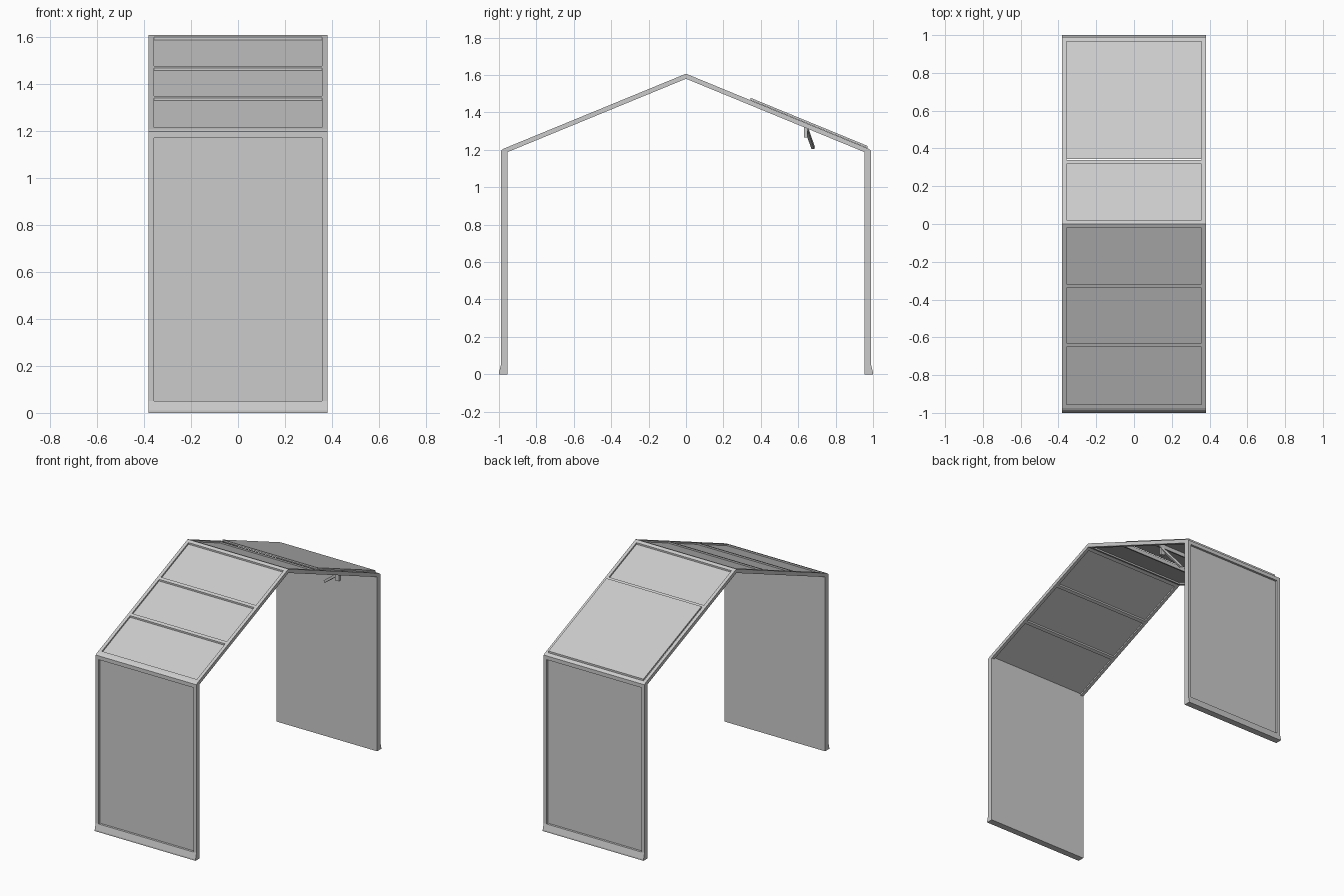
import bpy
import bmesh
from mathutils import Vector

if "Cube" in bpy.data.objects:
    bpy.data.objects.remove(bpy.data.objects["Cube"])

HALF = 0.38      # half width of the section
INNER = 0.358    # half width inside the frame


def make_object(name, bm):
    bmesh.ops.recalc_face_normals(bm, faces=bm.faces[:])
    mesh = bpy.data.meshes.new(name)
    bm.to_mesh(mesh)
    bm.free()
    obj = bpy.data.objects.new(name, mesh)
    bpy.context.collection.objects.link(obj)
    return obj


def add_prism(bm, profile, x0, x1, side=1):
    """Extrude a (y, z) profile along x; side mirrors it in y."""
    a = [bm.verts.new((x0, side * y, z)) for y, z in profile]
    b = [bm.verts.new((x1, side * y, z)) for y, z in profile]
    n = len(a)
    bm.faces.new(a)
    bm.faces.new(b[::-1])
    for i in range(n):
        j = (i + 1) % n
        bm.faces.new((a[i], a[j], b[j], b[i]))


def roof_z(y):
    return 1.607 - 0.411 * y


def slope(y0, y1, top, bottom):
    """Profile of a strip that follows the roof pitch."""
    return [(y0, roof_z(y0) + top), (y1, roof_z(y1) + top),
            (y1, roof_z(y1) + bottom), (y0, roof_z(y0) + bottom)]


def add_box(bm, x0, x1, y0, y1, z0, z1, side=1):
    add_prism(bm, [(y0, z0), (y1, z0), (y1, z1), (y0, z1)], x0, x1, side)


def add_rod(bm, p, q, width, depth):
    p, q = Vector(p), Vector(q)
    rot = (q - p).to_track_quat('Z', 'Y')
    verts = bmesh.ops.create_cube(bm, size=1)['verts']
    for v in verts:
        c = Vector((v.co.x * width, v.co.y * depth, v.co.z * (q - p).length))
        v.co = rot @ c + (p + q) / 2


bars = [(0.0, 0.022), (0.318, 0.338), (0.63, 0.65), (0.955, 0.975)]
for side, label in ((-1, "front"), (1, "back")):
    # Wall frame: posts, flared sill and top rail
    bm = bmesh.new()
    for x0, x1 in ((-HALF, -INNER), (INNER, HALF)):
        add_box(bm, x0, x1, 0.955, 0.99, 0.05, 1.17, side)
    add_prism(bm, [(0.955, 0), (1.0, 0), (1.0, 0.01), (0.99, 0.05), (0.955, 0.05)],
              -HALF, HALF, side)
    add_prism(bm, [(0.955, 1.17), (0.99, 1.17), (0.99, 1.196), (0.975, roof_z(0.975)),
                   (0.955, 1.2)], -HALF, HALF, side)
    make_object(label + "_wall_frame", bm)

    # Wall pane, flush with the inner face
    bm = bmesh.new()
    add_box(bm, -INNER, INNER, 0.955, 0.975, 0.05, 1.17, side)
    make_object(label + "_wall_pane", bm)

    # Roof frame: rafters and cross bars
    bm = bmesh.new()
    for x0, x1 in ((-HALF, -INNER), (INNER, HALF)):
        add_prism(bm, slope(0, 0.975, 0, -0.027), x0, x1, side)
    for y0, y1 in bars:
        add_prism(bm, slope(y0, y1, 0, -0.027), -INNER, INNER, side)
    make_object(label + "_roof_frame", bm)

    # Roof panes; the back slope has a vent below its top pane
    bm = bmesh.new()
    for (_, y0), (y1, _) in list(zip(bars, bars[1:]))[:3 if side < 0 else 1]:
        add_prism(bm, slope(y0, y1, -0.011, -0.016), -INNER, INNER, side)
    make_object(label + "_roof_panes", bm)

# Vent lid resting slightly above the back slope
bm = bmesh.new()
add_prism(bm, slope(0.345, 0.97, 0.013, 0.001), -INNER, INNER)
make_object("vent_lid", bm)

# Vent stay and its bracket hanging under the lid
bm = bmesh.new()
add_box(bm, 0.29, 0.32, 0.632, 0.65, 1.265, 1.335)
add_rod(bm, (0.31, 0.645, 1.31), (0.18, 0.68, 1.21), 0.016, 0.016)
make_object("vent_stay", bm)
